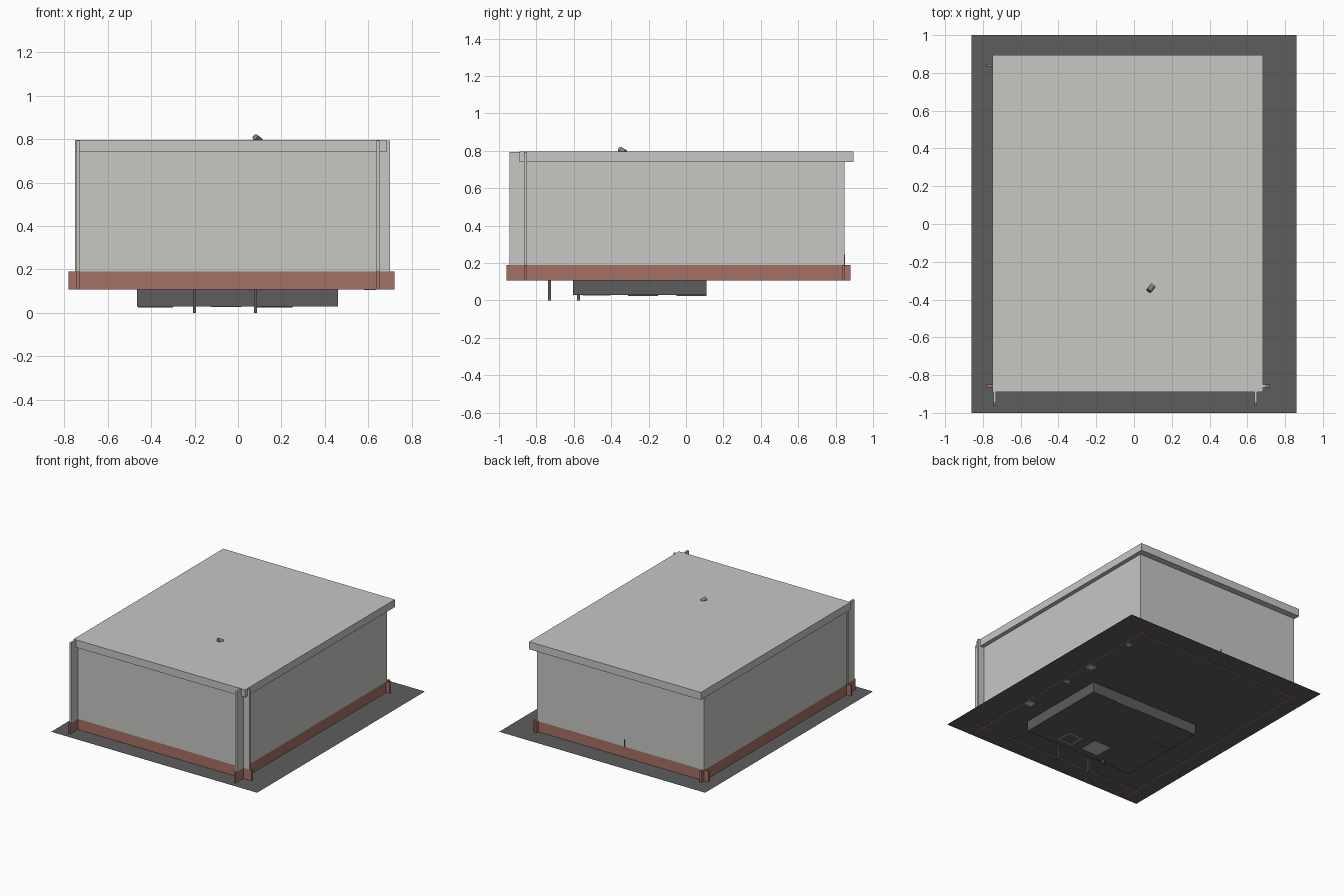
import bpy
import math

cube = bpy.data.objects.get("Cube")
if cube:
    bpy.data.objects.remove(cube, do_unlink=True)


def material(name, colour):
    mat = bpy.data.materials.new(name)
    mat.use_nodes = True
    mat.diffuse_color = (*colour, 1)
    mat.node_tree.nodes["Principled BSDF"].inputs["Base Color"].default_value = (*colour, 1)
    return mat


PLASTER = material("pale plaster", (0.57, 0.57, 0.55))
BRICK = material("red brick", (0.37, 0.165, 0.127))
DARK = material("dark concrete", (0.11, 0.11, 0.11))
METAL = material("grey metal", (0.22, 0.22, 0.22))


def box(name, x, y, z, mat):
    """Box spanning the (low, high) range on each axis."""
    spans = (x, y, z)
    bpy.ops.mesh.primitive_cube_add(size=1, location=[sum(s) / 2 for s in spans])
    obj = bpy.context.object
    obj.name = name
    obj.data.name = name
    obj.scale = [high - low for low, high in spans]
    bpy.ops.object.transform_apply(location=False, rotation=False, scale=True)
    obj.data.materials.append(mat)
    return obj


def around(centre, size):
    return (centre - size / 2, centre + size / 2)


FLOOR, PLINTH_TOP, WALL_TOP = 0.11, 0.19, 0.794
THICK = 0.014

# Ground sheet
bpy.ops.mesh.primitive_plane_add(size=2, location=(0, 0, FLOOR))
ground = bpy.context.object
ground.name = "ground_sheet"
ground.scale.x = 0.86
bpy.ops.object.transform_apply(location=False, rotation=False, scale=True)
ground.data.materials.append(DARK)

# Side walls run past the front wall as fins, each on a longer brick plinth
for side, x in (("right", -0.737), ("left", 0.645)):
    span = around(x, THICK)
    box(side + "_wall", span, (-0.945, 0.846), (PLINTH_TOP, WALL_TOP), PLASTER)
    box(side + "_plinth", span, (-0.96, 0.88), (FLOOR - 0.002, PLINTH_TOP), BRICK)

# Front and back walls with their plinths
for side, y, wall, plinth in (
    ("front", -0.858, (-0.75, 0.70), (-0.78, 0.72)),
    ("back", 0.84, (-0.743, 0.651), (-0.78, 0.68)),
):
    span = around(y, THICK)
    box(side + "_wall", wall, span, (PLINTH_TOP, WALL_TOP), PLASTER)
    box(side + "_plinth", plinth, span, (FLOOR - 0.003, PLINTH_TOP), BRICK)

# Flat roof slab with a small tilted vent
box("roof_slab", (-0.75, 0.683), (-0.89, 0.895), (0.74, 0.797), PLASTER)
bpy.ops.mesh.primitive_cylinder_add(
    vertices=12, radius=0.014, depth=0.04, location=(0.09, -0.34, 0.801),
    rotation=(math.radians(65), 0, math.radians(-40)))
vent = bpy.context.object
vent.name = "roof_vent"
vent.data.materials.append(METAL)

# Narrow slot cover on the back wall
box("back_slot_cover", around(-0.08, 0.006), (0.846, 0.85), (0.19, 0.245), DARK)

# Sunken basement with shallow footings
box("basement", (-0.465, 0.46), (-0.605, 0.11), (0.03, FLOOR - 0.001), DARK)
box("footing_left", (0.08, 0.25), (-0.05, 0.11), (0.025, 0.03), DARK)
box("footing_right", (-0.46, -0.30), (-0.31, -0.15), (0.025, 0.03), DARK)

# Posts below the floor
for x in (-0.20, 0.08):
    box("floor_post", around(x, 0.014), around(-0.73, 0.014), (0, FLOOR - 0.001), DARK)
box("basement_post", around(-0.20, 0.014), around(-0.575, 0.014), (0, 0.03), DARK)

# Pale plate and open frame under the basement
box("basement_plate", around(-0.054, 0.14), around(-0.475, 0.14), (0.027, 0.03), PLASTER)
for sign in (-1, 1):
    box("frame_rail", around(0.165, 0.12), around(-0.495 + sign * 0.055, 0.008),
        (0.027, 0.03), PLASTER)
    box("frame_stile", around(0.165 + sign * 0.056, 0.008), around(-0.495, 0.102),
        (0.027, 0.03), PLASTER)

# Pale pads under the floor along the left wall
for y, size in ((0.67, 0.035), (0.26, 0.055), (0.0, 0.035), (-0.40, 0.055)):
    box("floor_pad", around(0.608, size), around(y, size), (FLOOR - 0.004, FLOOR - 0.001), PLASTER)
